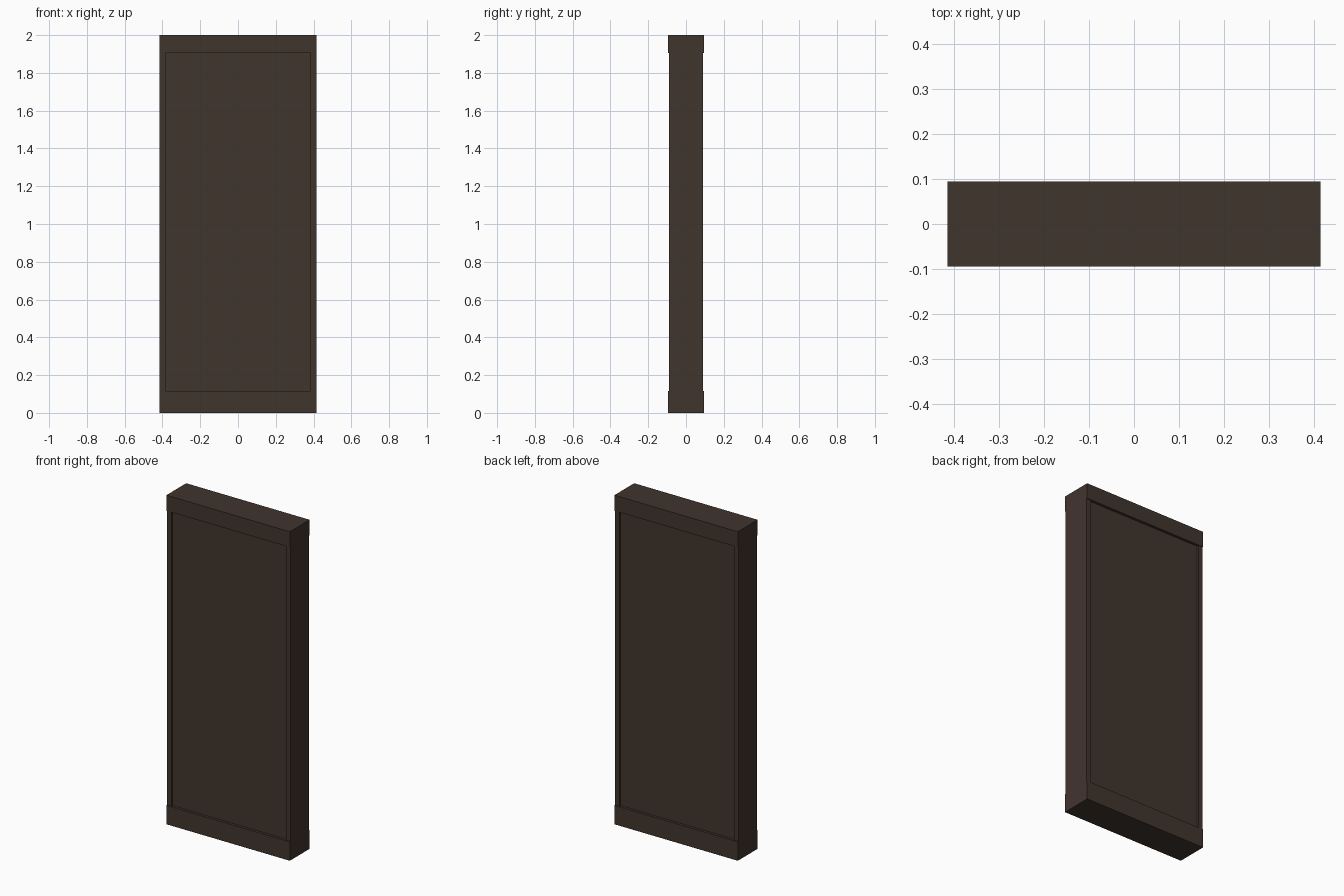
import bpy

cube = bpy.data.objects.get("Cube")
if cube:
    bpy.data.objects.remove(cube, do_unlink=True)

# Dark wood, shared by every part
wood = bpy.data.materials.new("dark_brown_wood")
wood.use_nodes = True
colour = (0.053, 0.035, 0.027, 1.0)
wood.diffuse_color = colour
bsdf = wood.node_tree.nodes["Principled BSDF"]
bsdf.inputs["Base Color"].default_value = colour
bsdf.inputs["Roughness"].default_value = 0.8

HALF_W = 0.415      # half width of the door
INNER_W = 0.385     # inner edge of the stiles
BOTTOM, TOP = 0.115, 1.905   # inner edges of the rails


def box(name, x0, x1, half_depth, z0, z1):
    """Flat-faced block, centred on y = 0."""
    bpy.ops.mesh.primitive_cube_add(
        size=1, location=((x0 + x1) / 2, 0, (z0 + z1) / 2))
    ob = bpy.context.object
    ob.name = ob.data.name = name
    ob.scale = (x1 - x0, 2 * half_depth, z1 - z0)
    bpy.ops.object.transform_apply(location=False, rotation=False, scale=True)
    ob.data.materials.append(wood)
    return ob


# Rails stand slightly proud of the stiles
box("bottom_rail", -HALF_W, HALF_W, 0.095, 0, BOTTOM)
box("top_rail", -HALF_W, HALF_W, 0.095, TOP, 2.0)

# Narrow stiles down both sides
box("left_stile", INNER_W, HALF_W, 0.09, BOTTOM, TOP)
box("right_stile", -HALF_W, -INNER_W, 0.09, BOTTOM, TOP)

# Panel recessed on both faces
box("door_panel", -INNER_W, INNER_W, 0.079, BOTTOM, TOP)
